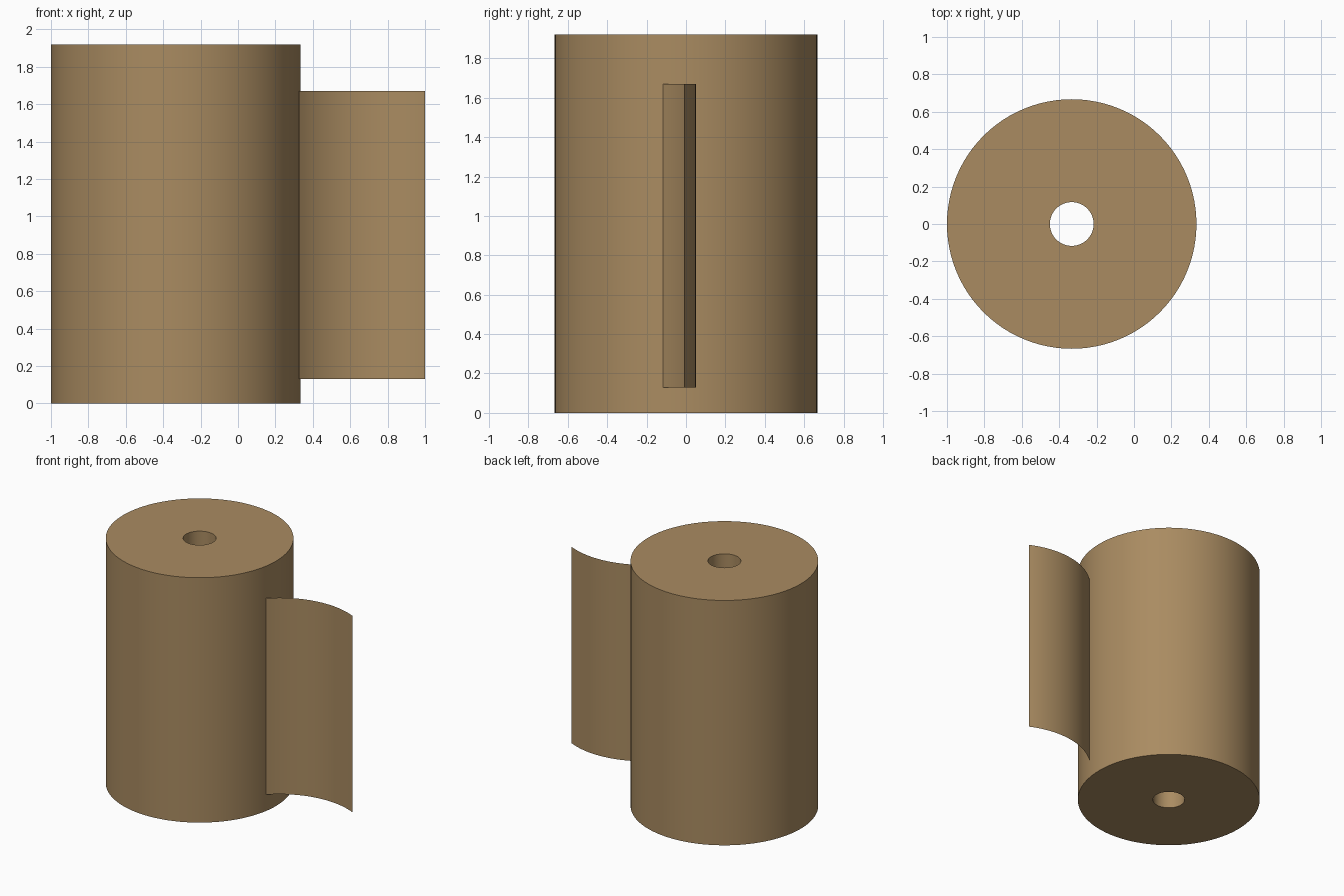
import bpy, bmesh
from math import sin, cos, pi, radians

cube = bpy.data.objects.get("Cube")
if cube:
    bpy.data.objects.remove(cube)

# One plain paper colour
paper = bpy.data.materials.new("brown paper")
paper.use_nodes = True
colour = (0.40, 0.26, 0.12, 1)
paper.diffuse_color = colour
paper.node_tree.nodes["Principled BSDF"].inputs["Base Color"].default_value = colour

CENTRE_X, HEIGHT = -0.333, 1.92
OUTER, INNER, SIDES = 0.667, 0.117, 96


def add_object(name, bm):
    mesh = bpy.data.meshes.new(name)
    bm.to_mesh(mesh)
    bm.free()
    mesh.materials.append(paper)
    obj = bpy.data.objects.new(name, mesh)
    bpy.context.collection.objects.link(obj)
    bpy.ops.object.select_all(action="DESELECT")
    obj.select_set(True)
    bpy.context.view_layer.objects.active = obj
    bpy.ops.object.shade_smooth_by_angle(angle=radians(30))
    return obj


# Wound roll: closed tube section, spun around the core, with rings on the top
bm = bmesh.new()
middle, half = (OUTER + INNER) / 2, (OUTER - INNER) / 2
section = [(INNER, 0), (OUTER, 0)]
section += [(middle + half * cos(pi * i / 12), HEIGHT) for i in range(13)]
rings = []
for s in range(SIDES):
    a = 2 * pi * s / SIDES
    rings.append([bm.verts.new((r * cos(a), r * sin(a), z)) for r, z in section])
for s in range(SIDES):
    here, after = rings[s], rings[(s + 1) % SIDES]
    for i in range(len(section)):
        j = (i + 1) % len(section)
        bm.faces.new((here[i], after[i], after[j], here[j]))
bmesh.ops.recalc_face_normals(bm, faces=bm.faces)
roll = add_object("paper_roll", bm)
roll.location.x = CENTRE_X

# Loose end: thin curved sheet leaving the side of the roll
bm = bmesh.new()
arc_x, arc_y, radius, steps = 0.74, -0.545, 0.595, 24
start, end = radians(134), radians(64.1)
columns = []
for i in range(steps + 1):
    a = start + (end - start) * i / steps
    x, y = arc_x + radius * cos(a), arc_y + radius * sin(a)
    columns.append([bm.verts.new((x, y, z)) for z in (0.13, 1.67)])
for (a, b), (c, d) in zip(columns, columns[1:]):
    bm.faces.new((a, c, d, b))
add_object("loose_sheet", bm)
